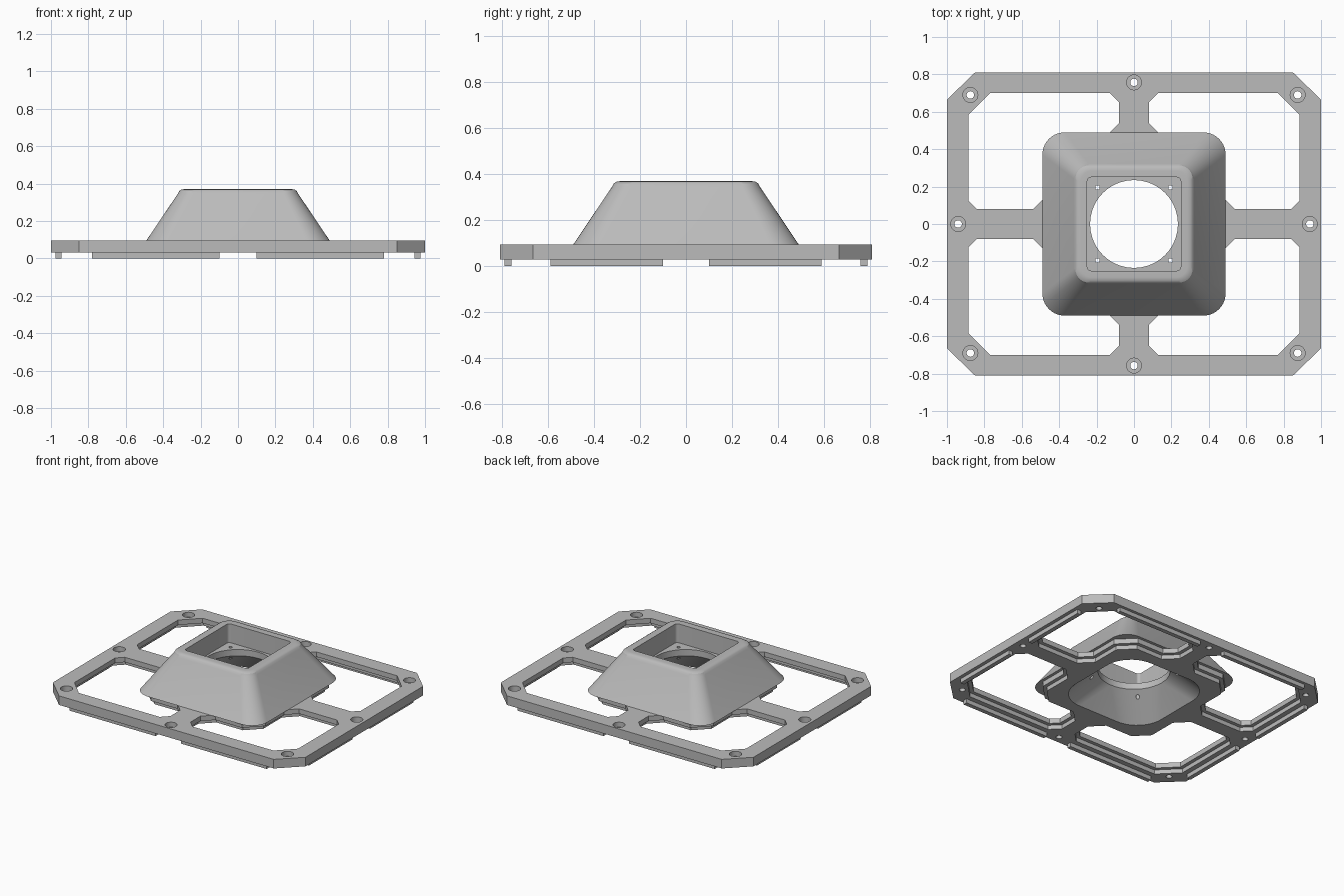
import bpy, bmesh
from math import sin, cos, pi
from mathutils import Vector

cube = bpy.data.objects.get("Cube")
if cube:
    bpy.data.objects.remove(cube)

grey = bpy.data.materials.new("plain grey")
grey.use_nodes = True
grey.diffuse_color = (0.5, 0.5, 0.5, 1)
grey.node_tree.nodes["Principled BSDF"].inputs["Base Color"].default_value = (0.5, 0.5, 0.5, 1)

QUADRANTS = [(1, 1), (-1, 1), (-1, -1), (1, -1)]


def activate(ob):
    bpy.ops.object.select_all(action='DESELECT')
    ob.select_set(True)
    bpy.context.view_layer.objects.active = ob


def add_mesh(name, bm):
    bmesh.ops.recalc_face_normals(bm, faces=bm.faces)
    me = bpy.data.meshes.new(name)
    bm.to_mesh(me)
    bm.free()
    me.materials.append(grey)
    ob = bpy.data.objects.new(name, me)
    bpy.context.collection.objects.link(ob)
    return ob


def circle(x, y, r, n=24):
    return [(x + r * cos(2 * pi * i / n), y + r * sin(2 * pi * i / n)) for i in range(n)]


def rounded_square(w, r, k=10):
    """Square of half width w with corner radius r; r = w gives a circle."""
    pts = []
    for q, (sx, sy) in enumerate(QUADRANTS):
        for i in range(k + 1):
            a = (q + i / k) * pi / 2
            pts.append((sx * (w - r) + r * cos(a), sy * (w - r) + r * sin(a)))
    return pts


def offset(pts, g):
    """Grow a counterclockwise outline by g."""
    pts = [Vector(p) for p in pts]
    out = []
    for i, p in enumerate(pts):
        e1 = (p - pts[i - 1]).normalized()
        e2 = (pts[(i + 1) % len(pts)] - p).normalized()
        n1, n2 = Vector((e1.y, -e1.x)), Vector((e2.y, -e2.x))
        out.append(p + (n1 + n2) * g / (1 + n1.dot(n2)))
    return out


def slab(name, outlines, z0, z1):
    """Flat sheet with holes, extruded between two heights."""
    cu = bpy.data.curves.new(name, 'CURVE')
    cu.dimensions = '2D'
    cu.fill_mode = 'BOTH'
    cu.extrude = (z1 - z0) / 2
    for pts in outlines:
        sp = cu.splines.new('POLY')
        sp.points.add(len(pts) - 1)
        for p, (x, y) in zip(sp.points, pts):
            p.co = (x, y, 0, 1)
        sp.use_cyclic_u = True
    cu.materials.append(grey)
    ob = bpy.data.objects.new(name, cu)
    ob.location.z = (z0 + z1) / 2
    bpy.context.collection.objects.link(ob)
    activate(ob)
    bpy.ops.object.convert(target='MESH')
    bpy.ops.object.shade_smooth_by_angle(angle=0.5)
    return ob


# Frame: two layers, with wider windows and narrower screw holes in the lower one
quarter = [(1, 0.665), (0.85, 0.81)]
rim = []
for sx, sy in QUADRANTS:
    pts = [(sx * x, sy * y) for x, y in quarter]
    rim += pts if sx * sy > 0 else pts[::-1]
window = [(0.885, 0.585), (0.77, 0.70), (0.13, 0.70), (0.08, 0.65), (0.08, 0.54),
          (0.15, 0.47), (0.36, 0.47), (0.47, 0.36), (0.47, 0.15), (0.54, 0.08),
          (0.84, 0.08), (0.885, 0.125)]
screws = [(sx * 0.875, sy * 0.69) for sx, sy in QUADRANTS]
screws += [(0.94, 0), (-0.94, 0), (0, 0.757), (0, -0.757)]
BOTTOM, STEP, TOP = 0.03, 0.06, 0.095
for name, z0, z1, grow, hole in (("frame_upper", STEP, TOP, 0, 0.04),
                                 ("frame_lower", BOTTOM, STEP, 0.025, 0.02)):
    opening = offset(window, grow)
    outlines = [rim, rounded_square(0.36, 0.2)]
    outlines += [[(sx * x, sy * y) for x, y in opening] for sx, sy in QUADRANTS]
    outlines += [circle(x, y, hole) for x, y in screws]
    slab(name, outlines, z0, z1)

# Locating ribs under the rim
bm = bmesh.new()
for sx, sy in QUADRANTS:
    for cx, cy, lx, ly in ((0.44, 0.775, 0.68, 0.03), (0.96, 0.345, 0.03, 0.49)):
        vs = bmesh.ops.create_cube(bm, size=1)["verts"]
        bmesh.ops.scale(bm, vec=(lx, ly, BOTTOM), verts=vs)
        bmesh.ops.translate(bm, vec=(sx * cx, sy * cy, BOTTOM / 2), verts=vs)
add_mesh("underside_ribs", bm)

# Hood: closed loft of (half width, corner radius, height) rings, outside then inside
rings = [(0.49, 0.12, TOP), (0.322, 0.08, 0.345), (0.314, 0.075, 0.36),
         (0.302, 0.07, 0.368), (0.285, 0.06, 0.37),
         (0.25, 0.02, 0.37), (0.25, 0.02, 0.235),
         (0.235, 0.235, 0.235), (0.235, 0.235, 0.19),
         (0.36, 0.2, BOTTOM), (0.37, 0.2, TOP)]
bm = bmesh.new()
loops = [[bm.verts.new((x, y, z)) for x, y in rounded_square(w, r)] for w, r, z in rings]
for i, loop in enumerate(loops):
    nxt = loops[(i + 1) % len(loops)]
    for j in range(len(loop)):
        k = (j + 1) % len(loop)
        bm.faces.new((loop[j], loop[k], nxt[k], nxt[j]))
bmesh.ops.remove_doubles(bm, verts=bm.verts, dist=0.0001)
hood = add_mesh("hood", bm)

# Small mounting holes in the recessed floor
bm = bmesh.new()
for sx, sy in QUADRANTS:
    vs = bmesh.ops.create_cone(bm, cap_ends=True, segments=16, radius1=0.012,
                               radius2=0.012, depth=0.2)["verts"]
    bmesh.ops.translate(bm, vec=(sx * 0.195, sy * 0.195, 0.2), verts=vs)
cutter = add_mesh("mounting_hole_cutter", bm)
cutter.hide_render = True
mod = hood.modifiers.new("mounting_holes", 'BOOLEAN')
mod.operation = 'DIFFERENCE'
mod.solver = 'EXACT'
mod.object = cutter
activate(hood)
bpy.ops.object.modifier_apply(modifier=mod.name)
bpy.data.objects.remove(cutter)
bpy.ops.object.shade_smooth_by_angle(angle=0.5)
